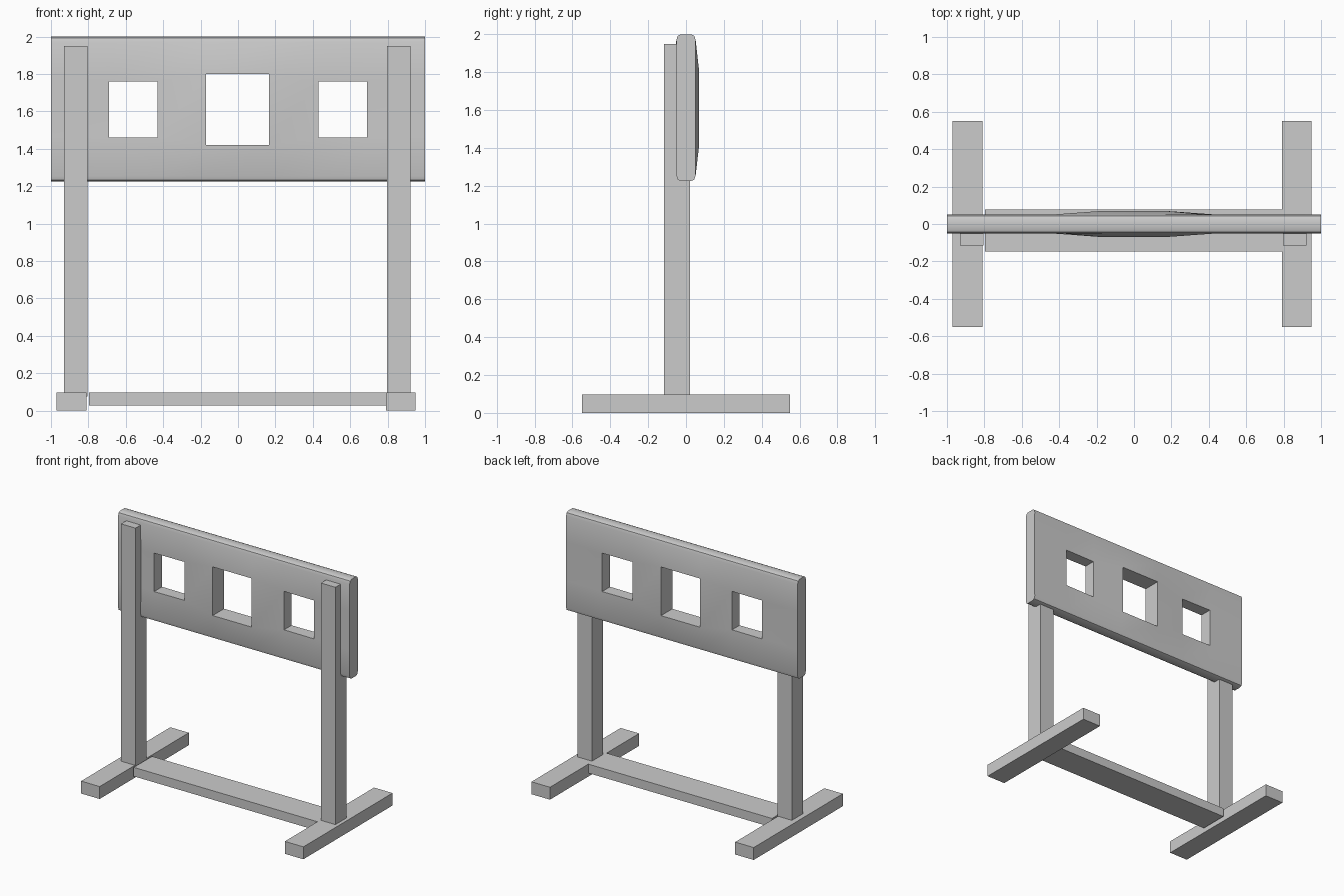
import bpy, bmesh, math

if "Cube" in bpy.data.objects:
    bpy.data.objects.remove(bpy.data.objects["Cube"])


def finish(bm, name):
    bmesh.ops.recalc_face_normals(bm, faces=bm.faces)
    mesh = bpy.data.meshes.new(name)
    bm.to_mesh(mesh)
    bm.free()
    obj = bpy.data.objects.new(name, mesh)
    bpy.context.collection.objects.link(obj)
    return obj


def box(name, x, y, z):
    bm = bmesh.new()
    bmesh.ops.create_cube(bm, size=1)
    for v in bm.verts:
        for i, (lo, hi) in enumerate((x, y, z)):
            v.co[i] = lo if v.co[i] < 0 else hi
    return finish(bm, name)


# Base: two feet joined by a flat crossbar
for side, x0 in (("left", -0.97), ("right", 0.79)):
    box(side + "_foot", (x0, x0 + 0.16), (-0.55, 0.55), (0, 0.097))
box("crossbar", (-0.797, 0.792), (-0.148, 0.077), (0.027, 0.097))

# Upright posts, set into the front of the board
box("left_post", (-0.93, -0.805), (-0.115, 0.022), (0.075, 1.95))
box("right_post", (0.797, 0.922), (-0.115, 0.022), (0.09, 1.95))

# Board: rounded cross-sections (x, half depth, hole bottom, hole top)
columns = [(-1, 0.05, 1.46, 1.76), (-0.69, 0.049, 1.46, 1.76),
           (-0.43, 0.046, 1.46, 1.76), (-0.17, 0.07, 1.42, 1.80),
           (0.167, 0.07, 1.42, 1.80), (0.43, 0.046, 1.46, 1.76),
           (0.69, 0.049, 1.46, 1.76), (1, 0.05, 1.46, 1.76)]
holes = (1, 3, 5)
bm = bmesh.new()
loops = []
for x, d, lo, hi in columns:
    half = [(0.027, 1.225), (0.044, 1.233), (0.051, 1.255), (d, lo),
            (d, hi), (0.051, 1.970), (0.044, 1.992), (0.027, 2.0)]
    ring = [(-y, z) for y, z in half] + [(y, z) for y, z in reversed(half)]
    loops.append([bm.verts.new((x, y, z)) for y, z in ring])
n = len(loops[0])
for c in range(len(loops) - 1):
    a, b = loops[c], loops[c + 1]
    for k in range(n):
        if c in holes and k in (3, 11):
            continue
        j = (k + 1) % n
        bm.faces.new((a[k], a[j], b[j], b[k]))
    # Inner walls of each opening
    if c in holes:
        bm.faces.new((a[3], a[4], a[11], a[12]))
        bm.faces.new((b[3], b[12], b[11], b[4]))
        bm.faces.new((a[3], a[12], b[12], b[3]))
        bm.faces.new((a[4], b[4], b[11], a[11]))
bm.faces.new(loops[0])
bm.faces.new(loops[-1])
board = finish(bm, "board")
bpy.ops.object.select_all(action='DESELECT')
board.select_set(True)
bpy.context.view_layer.objects.active = board
bpy.ops.object.shade_smooth_by_angle(angle=math.radians(40))
